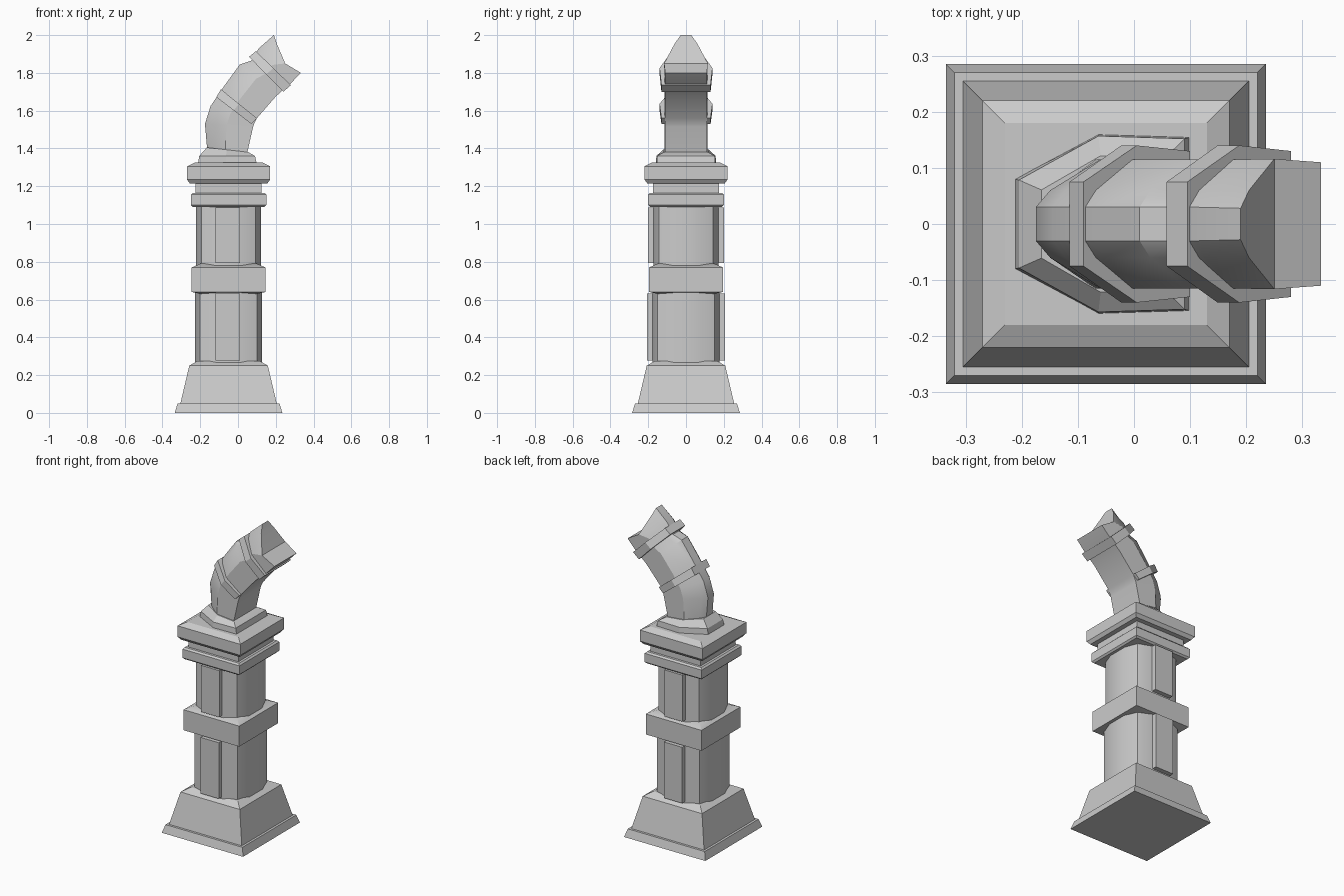
import bpy, bmesh, math

if "Cube" in bpy.data.objects:
    bpy.data.objects.remove(bpy.data.objects["Cube"])

CX = -0.05  # column axis


def loft(name, rings, strip_end=False):
    """Skin a list of equal-length closed rings and cap both ends."""
    bm = bmesh.new()
    vs = [[bm.verts.new(p) for p in r] for r in rings]
    n = len(vs[0])
    for a, b in zip(vs, vs[1:]):
        for i in range(n):
            j = (i + 1) % n
            bm.faces.new((a[i], a[j], b[j], b[i]))
    bm.faces.new(vs[0][::-1])
    if strip_end:  # concave end cap made of left-right strips
        e = vs[-1]
        for i in range(n // 2 - 1):
            bm.faces.new((e[i], e[i + 1], e[n - 2 - i], e[n - 1 - i]))
    else:
        bm.faces.new(vs[-1])
    bmesh.ops.recalc_face_normals(bm, faces=bm.faces)
    me = bpy.data.meshes.new(name)
    bm.to_mesh(me)
    bm.free()
    for p in me.polygons:
        p.use_smooth = True
    me.set_sharp_from_angle(angle=math.radians(25))
    ob = bpy.data.objects.new(name, me)
    bpy.context.collection.objects.link(ob)
    return ob


def square_stack(name, rows):
    loft(name, [[(CX + sx * h, sy * h, z) for sx, sy in
                 ((-1, -1), (1, -1), (1, 1), (-1, 1))] for h, z in rows])


def bulged_shaft(name, c, m, z0, z1):
    """Square shaft whose sides bulge outward: corner c, middle m."""
    w = 0.065
    side = [(-c, -c), (-w, -m), (w, -m)]
    pts = []
    for k in range(4):
        co, si = round(math.cos(k * math.pi / 2)), round(math.sin(k * math.pi / 2))
        pts += [(CX + x * co - y * si, x * si + y * co) for x, y in side]
    loft(name, [[(x, y, z) for x, y in pts] for z in (z0, z1)])


def box(name, x, y, z):
    loft(name, [[(x[0], y[0], h), (x[1], y[0], h), (x[1], y[1], h), (x[0], y[1], h)] for h in z])


def section_sweep(name, profile, stations, mouth=None):
    """Each station: outer (x,z), inner (x,z), width scale. Profile: (t, half width)."""
    rings = []
    for (ox, oz), (ix, iz), s in stations:
        half = [(ox + (ix - ox) * t, w * s, oz + (iz - oz) * t) for t, w in profile]
        rings.append(half + [(x, -y, z) for x, y, z in half[::-1]])
    if mouth:
        rings.append(mouth + [(x, -y, z) for x, y, z in mouth[::-1]])
    loft(name, rings, strip_end=bool(mouth))


# Base and bands
square_stack("base_plinth", [(0.285, 0), (0.27, 0.05), (0.255, 0.05), (0.208, 0.25), (0.165, 0.275)])
square_stack("middle_band", [(0.15, 0.63), (0.195, 0.64), (0.195, 0.77), (0.15, 0.79)])
square_stack("upper_ring", [(0.19, 1.09), (0.2, 1.1), (0.2, 1.155), (0.19, 1.165)])
square_stack("neck", [(0.175, 1.16), (0.175, 1.23)])
square_stack("cap", [(0.205, 1.215), (0.22, 1.235), (0.22, 1.305), (0.18, 1.325)])

# Shafts with raised front and back panels
for level, c, m, z0, z1 in (("lower", 0.15, 0.178, 0.26, 0.645), ("upper", 0.143, 0.173, 0.775, 1.1)):
    bulged_shaft(level + "_shaft", c, m, z0, z1)
    for side, sy in (("front", -1), ("back", 1)):
        box(f"{level}_{side}_panel", (CX - 0.068, CX + 0.06),
            sorted((sy * 0.16, sy * (m + 0.029))), (z0 + 0.018, z1 - 0.012))

# Pipe flange
collar = [(0, 0.08), (0.48, 0.16), (1, 0.155)]
section_sweep("pipe_flange", collar, [
    ((-0.213, 1.315), (0.1, 1.315), 1), ((-0.205, 1.36), (0.09, 1.36), 0.98),
    ((-0.165, 1.405), (0.055, 1.38), 0.76)])

# Bent pipe with concave mouth
section_sweep("bent_pipe", [(0, 0.03), (0.1, 0.06), (0.45, 0.115), (1, 0.112)], [
    ((-0.162, 1.38), (0.045, 1.36), 1), ((-0.175, 1.53), (0.08, 1.515), 1),
    ((-0.145, 1.625), (0.085, 1.53), 1), ((-0.07, 1.735), (0.1, 1.56), 1),
    ((0.01, 1.845), (0.2, 1.675), 1), ((0.07, 1.865), (0.245, 1.715), 1),
    ((0.11, 1.93), (0.27, 1.735), 1)],
    mouth=[(0.19, 0.028, 2.0), (0.205, 0.06, 1.955), (0.25, 0.116, 1.85), (0.333, 0.11, 1.8)])

# Pipe rings
ring = [(0, 0.075), (0.5, 0.14), (1, 0.13)]
section_sweep("lower_pipe_ring", ring, [
    ((-0.115, 1.672), (0.07, 1.53), 1), ((-0.09, 1.713), (0.1, 1.56), 1)])
section_sweep("upper_pipe_ring", ring, [
    ((0.058, 1.885), (0.24, 1.7), 1), ((0.095, 1.915), (0.28, 1.735), 1)])
